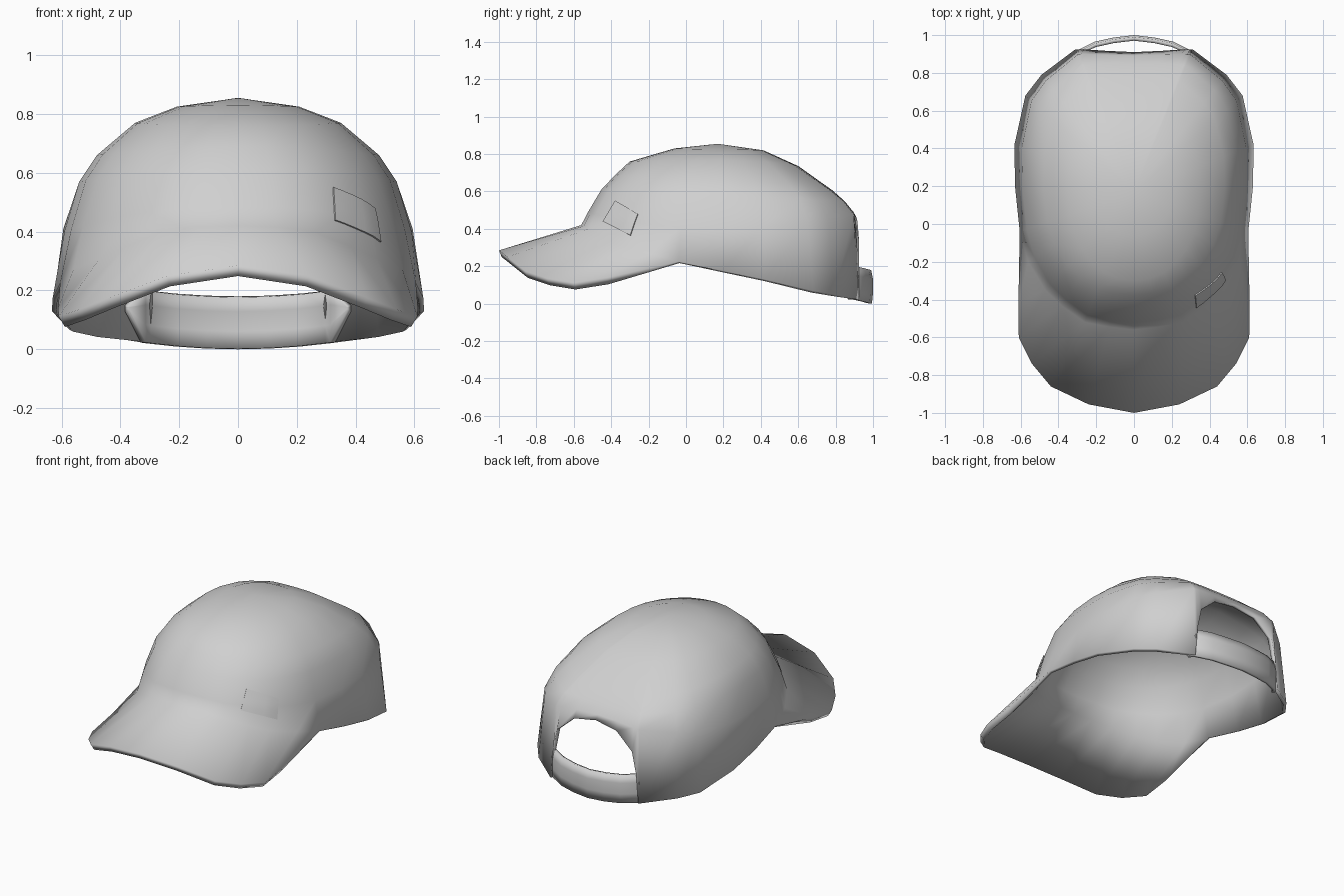
import bpy, math
from mathutils import Vector

cube = bpy.data.objects.get("Cube")
if cube:
    bpy.data.objects.remove(cube)

grey = bpy.data.materials.new("grey_fabric")
grey.use_nodes = True
grey.diffuse_color = (0.63, 0.63, 0.63, 1)
grey.node_tree.nodes["Principled BSDF"].inputs["Base Color"].default_value = (0.63, 0.63, 0.63, 1)


def add_part(name, verts, faces):
    """Make a smooth mesh object and leave it selected."""
    mesh = bpy.data.meshes.new(name)
    mesh.from_pydata(verts, [], faces)
    mesh.materials.append(grey)
    ob = bpy.data.objects.new(name, mesh)
    bpy.context.collection.objects.link(ob)
    bpy.ops.object.select_all(action='DESELECT')
    ob.select_set(True)
    bpy.context.view_layer.objects.active = ob
    bpy.ops.object.shade_smooth()
    return ob


def thicken(ob, thickness):
    shell = ob.modifiers.new("shell", 'SOLIDIFY')
    shell.thickness = thickness
    shell.offset = -1
    bpy.ops.object.convert(target='MESH')


def grid_faces(rows, cols):
    """Quads between consecutive rows of points."""
    return [(r * cols + c, r * cols + c + 1, (r + 1) * cols + c + 1, (r + 1) * cols + c)
            for r in range(rows - 1) for c in range(cols - 1)]


# Crown rim from the front centre round the left side and over the back opening
rim = [(0, -.56, .42), (.13, -.545, .415), (.26, -.52, .40), (.38, -.435, .35),
       (.47, -.35, .31), (.56, -.20, .27), (.605, -.04, .225), (.63, .20, .175),
       (.633, .42, .13), (.575, .68, .068), (.49, .79, .05), (.31, .925, .02),
       (.295, .925, .20), (.265, .925, .34), (.15, .917, .44), (0, .91, .465)]
ring = rim + [(-x, y, z) for x, y, z in rim[-2:0:-1]]
N = len(ring)
top = Vector((0, .17, .855))

# Meridians: (share of the rim radius, height) at the front, side and back
front = [(.95, .49), (.85, .61), (.745, .69), (.64, .76), (.315, .83)]
side = [(.937, .40), (.857, .57), (.762, .66), (.556, .77), (.33, .825)]
back = [(.975, .495), (.92, .545), (.83, .605), (.583, .735), (.33, .82)]
rounding = [.05, .2, .4, .6, .7]
ROWS = len(side)
verts = list(ring)
for k in range(ROWS):
    for x, y, z in ring:
        dx, dy = x / .63, (y - top.y) / .74
        d2 = dx * dx + dy * dy
        w = dy * dy / d2
        end = front if dy < 0 else back
        r = side[k][0] * (1 - w) + end[k][0] * w
        h = side[k][1] * (1 - w) + end[k][1] * w
        r *= 1 + (1 / math.sqrt(d2) - 1) * rounding[k]
        verts.append((x * r, top.y + (y - top.y) * r, h))
verts.append(tuple(top))


def dome_faces(rows, tip):
    """Quads between closed rows of vertex numbers, then a fan to the tip."""
    out = []
    for lo, hi in zip(rows, rows[1:]):
        out += [(lo[i - 1], lo[i], hi[i], hi[i - 1]) for i in range(N)]
    return out + [(rows[-1][i - 1], rows[-1][i], tip) for i in range(N)]


outer_rows = [list(range(k * N, (k + 1) * N)) for k in range(ROWS + 1)]
faces = dome_faces(outer_rows, (ROWS + 1) * N)

# Brim: grows out of the front of the rim and droops at the sides
outer = [(0, -1.0, .285), (.24, -.955, .25), (.44, -.86, .175), (.54, -.74, .135),
         (.61, -.60, .112), (.612, -.42, .14)]
B = len(outer)
edge = [(-x, y, z) for x, y, z in outer[:0:-1]] + outer
E = len(edge)
start = len(verts)
verts += edge


def brim_faces(edge_ids, rim_ids):
    """Brim sheet between its outer edge and the rim, closed by end triangles."""
    near = [rim_ids[(i - B + 1) % N] for i in range(E)]
    out = [(edge_ids[i], edge_ids[i + 1], near[i + 1], near[i]) for i in range(E - 1)]
    return out + [(edge_ids[-1], rim_ids[B], near[-1]), (rim_ids[N - B], edge_ids[0], near[0])]


edge_ids = list(range(start, start + E))
faces += brim_faces(edge_ids, outer_rows[0])

# Rolled lip turned under along the whole free border
border = edge_ids + list(range(B, N - B + 1))
lip = {}
for v in border:
    x, y, z = verts[v]
    lip[v] = len(verts)
    if v >= start:
        verts.append((x * .965, y * .985, z - .036))
    elif y > .9:
        verts.append((x * .97, y - .022, z + .003))
    else:
        verts.append((x * .975, top.y + (y - top.y) * .975, z - .008))
faces += [(border[i], border[i - 1], lip[border[i - 1]], lip[border[i]])
          for i in range(len(border))]

# Lining: inner crown and underside of the brim, joined to the lip
lining = [[]]
for i in range(N):
    if i in lip:
        lining[0].append(lip[i])
    else:
        x, y, z = ring[i]
        lining[0].append(len(verts))
        verts.append((x * .975, top.y + (y - top.y) * .975, z - .03))
for row in outer_rows[1:]:
    lining.append(list(range(len(verts), len(verts) + N)))
    for v in row:
        x, y, z = verts[v]
        verts.append((x * .97, top.y + (y - top.y) * .97, z - .018 * z))
verts.append((0, top.y, top.z - .018))
inside = dome_faces(lining, len(verts) - 1)
inside += brim_faces([lip[v] for v in edge_ids], lining[0])
faces += [f[::-1] for f in inside]
cap = add_part("crown_and_brim", verts, faces)

# Back strap: a bowed band bridging the opening, its ends tapering inside the crown
plan = [(.385, .825), (.33, .882), (.31, .915), (.21, .965), (.11, .987), (0, 1.0)]
plan = plan + [(-x, y) for x, y in plan[-2::-1]]
band = []
for z, inset in ((0, .006), (.06, 0), (.13, 0), (.18, .010)):
    for x, y in plan:
        if abs(x) > .35:
            band.append((x, y, .145 + (z - .145) * .1))
        else:
            band.append((x, y - inset, z + .02 * (x / .31) ** 2))
thicken(add_part("back_strap", band, grid_faces(4, len(plan))), 0.02)

# Small patch lying on the left front of the crown
a, b, c, d = (Vector(p) + Vector((.02, -.025, .005)) for p in
              ((.32, -.43, .44), (.48, -.28, .365), (.46, -.24, .48), (.31, -.36, .55)))
M = 6
patch = [tuple(a.lerp(b, u / (M - 1)).lerp(d.lerp(c, u / (M - 1)), v / (M - 1)))
         for v in range(M) for u in range(M)]
plate = add_part("side_patch", patch, grid_faces(M, M))
wrap = plate.modifiers.new("wrap", 'SHRINKWRAP')
wrap.target = cap
wrap.wrap_mode = 'OUTSIDE_SURFACE'
wrap.offset = 0.007
thicken(plate, 0.006)
bpy.ops.object.shade_smooth_by_angle(angle=math.radians(50))
